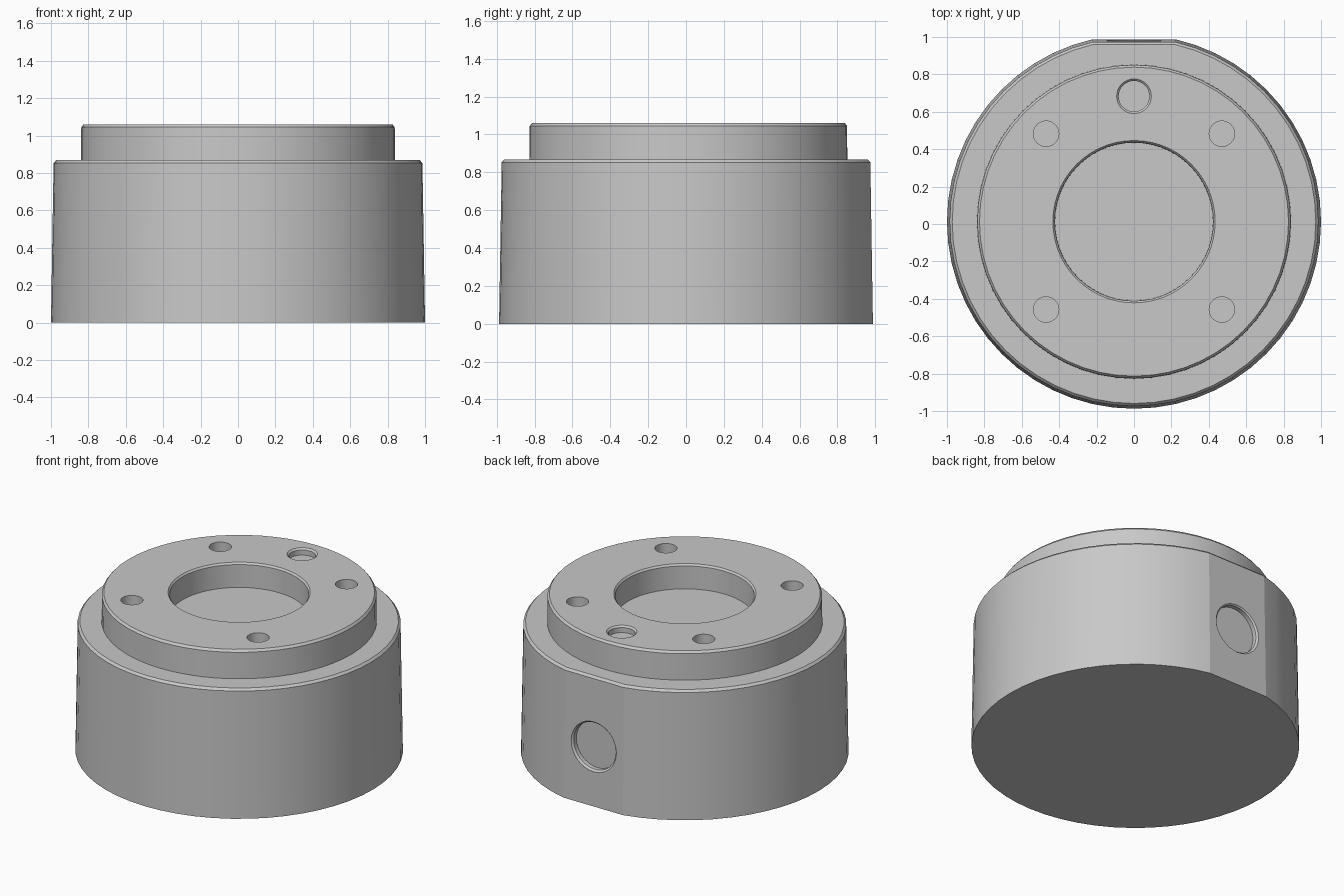
import bpy, bmesh, math
from mathutils import Matrix, Vector

cube = bpy.data.objects.get("Cube")
if cube:
    bpy.data.objects.remove(cube, do_unlink=True)

# Single plain metal colour
GREY = (0.58, 0.58, 0.58, 1)
metal = bpy.data.materials.new("grey metal")
metal.use_nodes = True
metal.diffuse_color = GREY
metal.node_tree.nodes["Principled BSDF"].inputs["Base Color"].default_value = GREY

CENTRE_Y = 0.0125
SIDES = 56
FLAT_HALF = 2 * math.tau / SIDES      # half angle taken up by the rear flat


def lathe(name, rings, sides, matrix):
    """Closed solid from (radius, height, has_flat) rings."""
    bm = bmesh.new()
    loops = []
    for radius, z, has_flat in rings:
        loop = []
        for i in range(sides):
            a = math.tau * i / sides
            r = radius
            off = abs(a - math.pi / 2)
            if has_flat and off < FLAT_HALF:
                r = radius * math.cos(FLAT_HALF) / math.cos(off)
            loop.append(bm.verts.new((r * math.cos(a), r * math.sin(a), z)))
        loops.append(loop)
    for low, high in zip(loops, loops[1:]):
        for i in range(sides):
            j = (i + 1) % sides
            bm.faces.new((low[i], low[j], high[j], high[i]))
    bm.faces.new(loops[0])
    bm.faces.new(loops[-1])
    bmesh.ops.recalc_face_normals(bm, faces=bm.faces)
    bm.transform(matrix)
    mesh = bpy.data.meshes.new(name)
    bm.to_mesh(mesh)
    bm.free()
    mesh.materials.append(metal)
    obj = bpy.data.objects.new(name, mesh)
    bpy.context.collection.objects.link(obj)
    return obj


# Tapered body with rear flat, raised spigot and central recess
housing = lathe("housing", [
    (1.0, 0, True), (0.986, 0.853, True), (0.972, 0.868, True),
    (0.84, 0.868, False), (0.838, 1.045, False), (0.826, 1.06, False),
    (0.434, 1.06, False), (0.424, 1.048, False), (0.422, 0.895, False),
], SIDES, Matrix.Translation((0, CENTRE_Y, 0)))


def drill(name, place, axis, radius, depth, chamfer):
    """Cut a blind round hole, optionally with a chamfered rim."""
    turn = Vector((0, 0, 1)).rotation_difference(Vector(axis)).to_matrix().to_4x4()
    rim = radius + chamfer
    rings = [(radius, -depth, False), (radius, -chamfer, False)]
    if chamfer:
        rings.append((rim, 0, False))
    rings.append((rim, 0.05, False))
    cutter = lathe(name, rings, 32, Matrix.Translation(place) @ turn)
    cutter.hide_render = True
    mod = housing.modifiers.new(name, "BOOLEAN")
    mod.operation = "DIFFERENCE"
    mod.solver = "EXACT"
    mod.object = cutter
    return cutter


# Four screw holes, one locating hole, one port in the rear flat
cutters = [drill("screw_hole_cutter", (sx * 0.47, CENTRE_Y + sy * 0.47, 1.06),
                 (0, 0, 1), 0.068, 0.15, 0)
           for sx in (-1, 1) for sy in (-1, 1)]
cutters.append(drill("locating_hole_cutter", (0, 0.683, 1.06),
                     (0, 0, 1), 0.082, 0.045, 0.011))
cutters.append(drill("rear_port_cutter", (0, 0.982, 0.4),
                     (0, 1, 0), 0.157, 0.04, 0.012))

# Bake the cuts and remove the helpers
bpy.context.view_layer.update()
evaluated = housing.evaluated_get(bpy.context.evaluated_depsgraph_get())
baked = bpy.data.meshes.new_from_object(evaluated)
housing.modifiers.clear()
housing.data = baked
for cutter in cutters:
    bpy.data.objects.remove(cutter, do_unlink=True)

# Smooth round walls, crisp rims
bpy.ops.object.select_all(action="DESELECT")
housing.select_set(True)
bpy.context.view_layer.objects.active = housing
bpy.ops.object.shade_smooth_by_angle(angle=math.radians(12))
